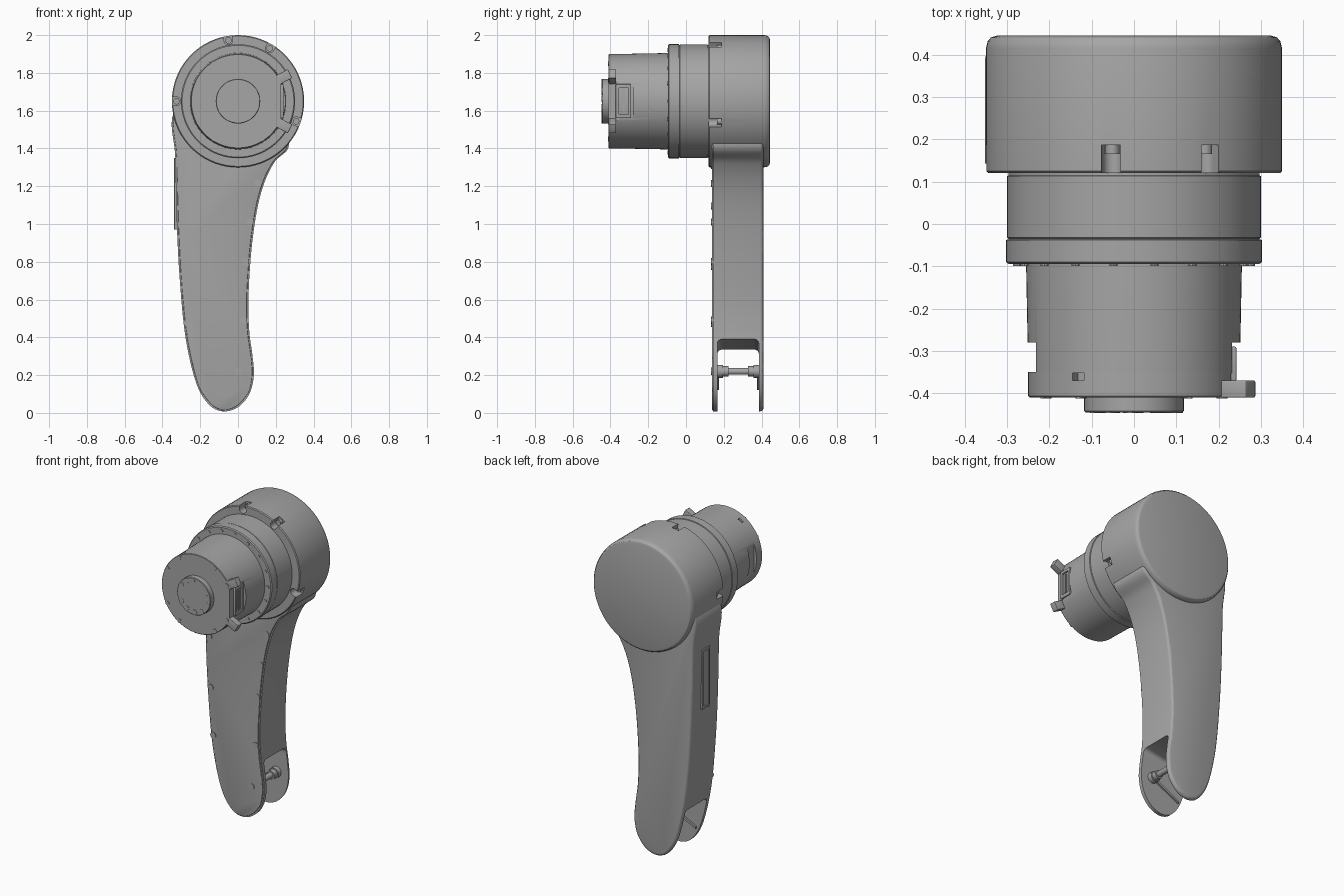
import bpy, bmesh
from math import pi, sin, cos, radians, atan2
from mathutils import Vector, Matrix

if "Cube" in bpy.data.objects:
    bpy.data.objects.remove(bpy.data.objects["Cube"])

AXIS_Z = 1.65
grey = bpy.data.materials.new("machined grey")
grey.use_nodes = True
grey.diffuse_color = (0.38, 0.38, 0.38, 1)
grey.node_tree.nodes["Principled BSDF"].inputs["Base Color"].default_value = grey.diffuse_color


def finish(name, bm):
    bmesh.ops.recalc_face_normals(bm, faces=bm.faces)
    mesh = bpy.data.meshes.new(name)
    bm.to_mesh(mesh)
    bm.free()
    ob = bpy.data.objects.new(name, mesh)
    bpy.context.collection.objects.link(ob)
    mesh.materials.append(grey)
    return ob


def lathe(name, profile, steps=72):
    """Solid of revolution about the motor axis from (y, radius) pairs."""
    bm = bmesh.new()
    rings = [[bm.verts.new((r * cos(2 * pi * i / steps), y, AXIS_Z + r * sin(2 * pi * i / steps)))
              for i in range(steps)] for y, r in profile]
    for a, b in zip(rings, rings[1:]):
        for i in range(steps):
            j = (i + 1) % steps
            bm.faces.new((a[i], a[j], b[j], b[i]))
    bm.faces.new(rings[0])
    bm.faces.new(rings[-1])
    return finish(name, bm)


def prism(name, outline, y0, y1, bevel_y=None, bevel=0.0):
    """Extrude an x-z outline along y, optionally rounding one rim."""
    bm = bmesh.new()
    face = bm.faces.new([bm.verts.new((x, y0, z)) for x, z in outline])
    made = bmesh.ops.extrude_face_region(bm, geom=[face])["geom"]
    bmesh.ops.translate(bm, vec=(0, y1 - y0, 0), verts=[v for v in made if isinstance(v, bmesh.types.BMVert)])
    if bevel:
        rim = [e for e in bm.edges if all(abs(v.co.y - bevel_y) < 1e-5 for v in e.verts)]
        bmesh.ops.bevel(bm, geom=rim, offset=bevel, segments=3, profile=0.5, affect='EDGES')
    return finish(name, bm)


def box(name, lo, hi, bevel=0.0, turn=0.0):
    """Box between two corners, turned about the motor axis."""
    lo, hi = Vector(lo), Vector(hi)
    bm = bmesh.new()
    bmesh.ops.create_cube(bm, size=1)
    bmesh.ops.scale(bm, vec=hi - lo, verts=bm.verts)
    bmesh.ops.translate(bm, vec=(lo + hi) / 2, verts=bm.verts)
    if bevel:
        bmesh.ops.bevel(bm, geom=bm.edges[:], offset=bevel, segments=3, profile=0.5, affect='EDGES')
    bmesh.ops.rotate(bm, cent=(0, 0, AXIS_Z), matrix=Matrix.Rotation(-turn, 3, 'Y'), verts=bm.verts)
    return finish(name, bm)


def studs(name, points, r, y0, y1, steps=16):
    """A set of equal short cylinders along y."""
    bm = bmesh.new()
    for x, z in points:
        place = Matrix.Translation((x, (y0 + y1) / 2, z)) @ Matrix.Rotation(pi / 2, 4, 'X')
        bmesh.ops.create_cone(bm, cap_ends=True, segments=steps, radius1=r, radius2=r,
                              depth=abs(y1 - y0), matrix=place)
    return finish(name, bm)


def polar(r, degrees):
    return [(r * cos(radians(a)), AXIS_Z + r * sin(radians(a))) for a in degrees]


def cut(target, *cutters):
    for c in cutters:
        c.hide_render = True
        mod = target.modifiers.new("cut", 'BOOLEAN')
        mod.operation, mod.solver, mod.object = 'DIFFERENCE', 'EXACT', c
        bpy.context.view_layer.objects.active = target
        bpy.ops.object.modifier_apply(modifier=mod.name)
        bpy.data.objects.remove(c)


def spline(points, steps=6):
    """Closed smooth loop through the points."""
    pts, out = [Vector(p) for p in points], []
    n = len(pts)
    for i in range(n):
        a, b, c, d = (pts[(i + k) % n] for k in (-1, 0, 1, 2))
        for s in range(steps):
            t = s / steps
            out.append(0.5 * (2 * b + (c - a) * t + (2 * a - 5 * b + 4 * c - d) * t * t
                              + (3 * b - a - 3 * c + d) * t ** 3))
    return out


# Round housing with a softened back rim and bolt notches
housing = lathe("housing", [(0.12, 0.345), (0.125, 0.35), (0.415, 0.35), (0.432, 0.346),
                            (0.441, 0.338), (0.445, 0.325)])
notch_angles = [59, 99, 180, -19, 139, 20]
notch_angles = notch_angles[:4]
for a in notch_angles:
    cut(housing, box("notch", (0.325, 0.1, AXIS_Z - 0.023), (0.4, 0.187, AXIS_Z + 0.023), turn=radians(a)),
        studs("notch_end", polar(0.326, [a]), 0.023, 0.1, 0.187, 24))
studs("housing_bolts", polar(0.326, notch_angles), 0.017, 0.165, 0.19)

# Stepped collar and motor barrel
lathe("collar", [(-0.095, 0.25), (-0.095, 0.296), (-0.09, 0.302), (-0.038, 0.302), (-0.036, 0.297),
                 (-0.034, 0.297), (-0.032, 0.30), (0.113, 0.30), (0.115, 0.297), (0.13, 0.297)])
studs("collar_screws", polar(0.276, range(0, 360, 20)), 0.01, -0.099, -0.09, 10)
barrel = lathe("motor_barrel", [(-0.352, 0.25), (-0.1, 0.255), (-0.08, 0.255)])
for side in (0, pi):
    cut(barrel, box("recess", (0.232, -0.4, AXIS_Z - 0.1), (0.3, -0.28, AXIS_Z + 0.1), turn=side))

# Front flange, with an opening for the connector
flange = lathe("front_flange", [(-0.41, 0.247), (-0.407, 0.25), (-0.35, 0.25)])
cut(flange, box("connector_gap", (0.228, -0.5, AXIS_Z - 0.1), (0.4, -0.3, AXIS_Z + 0.1)),
    box("top_notch", (0.225, -0.37, AXIS_Z - 0.016), (0.3, -0.34, AXIS_Z + 0.016), turn=radians(122)))
studs("flange_screws", polar(0.236, [s + a for s in (0, 180) for a in (-58, -28, 28, 58)]),
      0.013, -0.413, -0.40, 12)

# Output hub with its ring of screws
lathe("output_hub", [(-0.445, 0.115), (-0.442, 0.118), (-0.405, 0.118)], 48)
studs("hub_screws", polar(0.1, [32, 8, -18, -57, -87, -120, -150, 150, 122, 95]), 0.017, -0.4465, -0.44)

# Two lugs and the connector between them
for a in (28, -28):
    box("connector_lug", (0.225, -0.41, AXIS_Z - 0.026), (0.312, -0.37, AXIS_Z + 0.026), 0.003, radians(a))
socket = box("connector_socket", (0.2, -0.372, AXIS_Z - 0.09), (0.242, -0.29, AXIS_Z + 0.09), 0.004)
cut(socket, box("socket_hole", (0.222, -0.355, AXIS_Z - 0.07), (0.3, -0.305, AXIS_Z + 0.07)))
box("connector_tongue", (0.215, -0.336, AXIS_Z - 0.06), (0.238, -0.326, AXIS_Z + 0.06))

# Curved leg below the housing
leg_outline = spline([(-0.335, 1.6), (-0.332, 1.35), (-0.324, 1.0), (-0.308, 0.7), (-0.278, 0.4),
                      (-0.222, 0.16), (-0.155, 0.045), (-0.08, 0.008), (0.0, 0.03), (0.06, 0.1),
                      (0.084, 0.2), (0.076, 0.31), (0.06, 0.43), (0.055, 0.6), (0.07, 0.85), (0.1, 1.07),
                      (0.14, 1.22), (0.195, 1.33), (0.27, 1.42), (0.2, 1.6), (-0.1, 1.75)])
leg = prism("leg", leg_outline, 0.143, 0.41, 0.41, 0.018)

# Fork opening at the foot with a sloping roof
fork = prism("fork_cutter", [(-0.6, -0.2), (0.6, -0.2), (0.6, 0.48), (0.06, 0.39), (-0.27, 0.335), (-0.6, 0.28)],
             0.166, 0.386)
bm = bmesh.new()
bm.from_mesh(fork.data)
roof = [e for e in bm.edges if all(v.co.z > 0.1 for v in e.verts) and abs(e.verts[0].co.y - e.verts[1].co.y) < 1e-4]
bmesh.ops.bevel(bm, geom=roof, offset=0.025, segments=4, profile=0.5, affect='EDGES')
bm.to_mesh(fork.data)
bm.free()
cut(leg, fork)

# Front cover plate, slightly inset, with its bolts
cover_outline = [(x + (0.008 if x < -0.08 else -0.008), z + (0.006 if z < 0.1 else 0)) for x, z in leg_outline]
prism("cover_plate", cover_outline, 0.137, 0.15, 0.137, 0.004)
studs("cover_bolts", [(-0.3, 1.31), (-0.297, 1.095), (-0.288, 0.775), (-0.27, 0.475), (0, 0.22),
                      (0.03, 0.49), (0.04, 0.8), (0.063, 1.01), (0.105, 1.215)], 0.019, 0.133, 0.145)

# Stepped cross pin and stiffening ribs in the fork
for r, y0, y1 in ((0.034, 0.16, 0.195), (0.034, 0.357, 0.39), (0.027, 0.19, 0.225),
                  (0.027, 0.327, 0.36), (0.018, 0.22, 0.33)):
    studs("cross_pin", [(0, 0.22)], r, y0, y1, 24)
for y in (0.164, 0.376):
    prism("fork_rib", [(-0.005, 0.21), (-0.19, 0.12), (-0.19, 0.135), (-0.005, 0.228)], y, y + 0.012)

# Raised rear cover strip with a shallow panel
strip = box("side_strip", (-0.338, 0.24, 0.97), (-0.31, 0.315, 1.35), 0.003)
cut(strip, box("strip_panel", (-0.4, 0.252, 0.985), (-0.333, 0.303, 1.335)))

# Smooth curved surfaces and keep machined edges crisp
for ob in bpy.context.scene.objects:
    ob.select_set(ob.type == 'MESH')
bpy.context.view_layer.objects.active = leg
bpy.ops.object.shade_smooth_by_angle(angle=radians(30))
